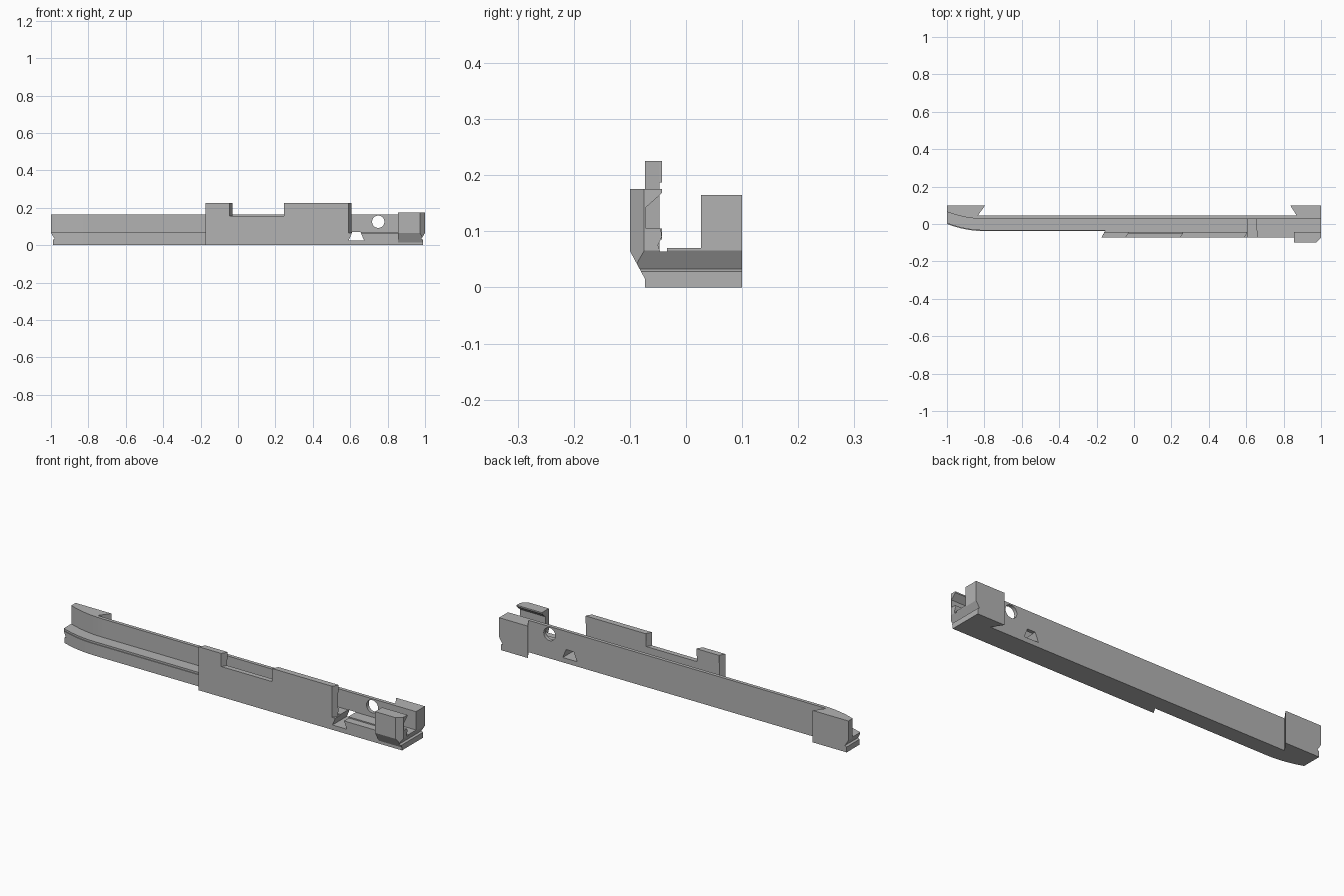
import bpy, bmesh
from mathutils import Vector

cube = bpy.data.objects.get("Cube")
if cube:
    bpy.data.objects.remove(cube, do_unlink=True)

grey = bpy.data.materials.new("plain grey")
grey.use_nodes = True
grey.diffuse_color = (0.45, 0.45, 0.45, 1)
grey.node_tree.nodes["Principled BSDF"].inputs["Base Color"].default_value = (0.45, 0.45, 0.45, 1)


def prism(name, points, push):
    """Extrude a closed outline along the push vector."""
    bm = bmesh.new()
    face = bm.faces.new([bm.verts.new(p) for p in points])
    new = bmesh.ops.extrude_face_region(bm, geom=[face])["geom"]
    bmesh.ops.translate(bm, vec=Vector(push), verts=[v for v in new if isinstance(v, bmesh.types.BMVert)])
    bmesh.ops.recalc_face_normals(bm, faces=bm.faces)
    mesh = bpy.data.meshes.new(name)
    bm.to_mesh(mesh)
    bm.free()
    mesh.materials.append(grey)
    obj = bpy.data.objects.new(name, mesh)
    bpy.context.collection.objects.link(obj)
    return obj


def plan(name, pts, z0, z1):
    return prism(name, [(x, y, z0) for x, y in pts], (0, 0, z1 - z0))


def side(name, pts, y0, y1, shear=0):
    return prism(name, [(x, y0, z) for x, z in pts], (shear, y1 - y0, 0))


def rect(x0, x1, z0, z1):
    return [(x0, z0), (x1, z0), (x1, z1), (x0, z1)]


def cut(obj, cutters):
    bpy.context.view_layer.objects.active = obj
    for c in cutters:
        mod = obj.modifiers.new("cut", "BOOLEAN")
        mod.operation, mod.solver, mod.object = "DIFFERENCE", "EXACT", c
        bpy.ops.object.modifier_apply(modifier=mod.name)


def bent_front(y, steps=8):
    """Front edge that sweeps backward at the right-hand end."""
    start, reach = -0.8, 0.2
    return [(-1 + reach * i / steps, y + 0.038 * (1 - i / steps) ** 2) for i in range(steps + 1)]


# Back wall with its two dovetail end blocks
wall = plan("back_wall", bent_front(0.027) + [(1, 0.027), (1, 0.1), (0.835, 0.1), (0.87, 0.045),
            (-0.835, 0.045), (-0.795, 0.1), (-1, 0.1)], 0, 0.165)

# Channel floor: wide lower lip and a slightly narrower tread
floor_back = [(1, 0.04), (-0.84, 0.04), (-0.84, 0.08), (-1, 0.08)]
lip = plan("floor_lip", bent_front(-0.038) + [(1, -0.038)] + floor_back, 0, 0.06)
tread = plan("floor_tread", bent_front(-0.034) + [(1, -0.034)] + floor_back, 0.05, 0.07)
base = plan("front_base", [(-0.175, -0.073), (1, -0.073), (1, -0.03), (-0.15, -0.03)], 0, 0.064)

# Front plate with two raised sections and slanted ends
plate = side("front_plate", [(-0.175, 0), (0.59, 0), (0.59, 0.225), (0.245, 0.225), (0.245, 0.157),
             (-0.045, 0.157), (-0.045, 0.225), (-0.175, 0.225)], -0.073, -0.047, 0.016)
for name, x0, x1, z0, z1 in (("short_plate_lip", -0.16, -0.03, 0.187, 0.225),
                             ("long_plate_lip", 0.26, 0.605, 0.187, 0.225),
                             ("plate_bead", -0.16, 0.605, 0.085, 0.105)):
    side(name, rect(x0, x1, z0, z1), -0.048, -0.043)

# Hooked clip at the left-hand end
hook = [(-0.073, 0.015), (-0.1, 0.065), (-0.1, 0.175), (-0.043, 0.175), (-0.043, 0.168), (-0.071, 0.143),
        (-0.071, 0.105), (-0.045, 0.105), (-0.043, 0.09), (-0.05, 0.075), (-0.045, 0.06), (-0.036, 0.055),
        (-0.036, 0.015)]
clip = prism("hook_clip", [(0.855, y, z) for y, z in hook], (0.145, 0, 0))

# Cutters: end grooves, dovetail slot, round hole, clip corner
grooves = [side("end_groove_cutter", [(s * x, z) for x, z in ((1.02, 0.07), (1.001, 0.067), (0.98, 0.033),
           (0.99, 0.028), (0.99, -0.01), (1.02, -0.01))], -0.2, 0.2) for s in (-1, 1)]
slot = side("slot_cutter", [(0.592, 0.025), (0.674, 0.025), (0.655, 0.071), (0.611, 0.071)], -0.2, 0.2)
corner = plan("corner_cutter", [(0.972, -0.101), (1.01, -0.101), (1.01, -0.065)], -0.1, 0.3)
bpy.ops.mesh.primitive_cylinder_add(vertices=32, radius=0.033, depth=0.4, location=(0.75, 0, 0.125),
                                    rotation=(1.5708, 0, 0))
hole = bpy.context.object
hole.name = "hole_cutter"

cut(wall, grooves + [slot, hole])
for part in (lip, tread, base):
    cut(part, grooves + [slot])
cut(plate, [slot])
cut(clip, [grooves[1], corner])
for c in grooves + [slot, corner, hole]:
    bpy.data.objects.remove(c, do_unlink=True)
